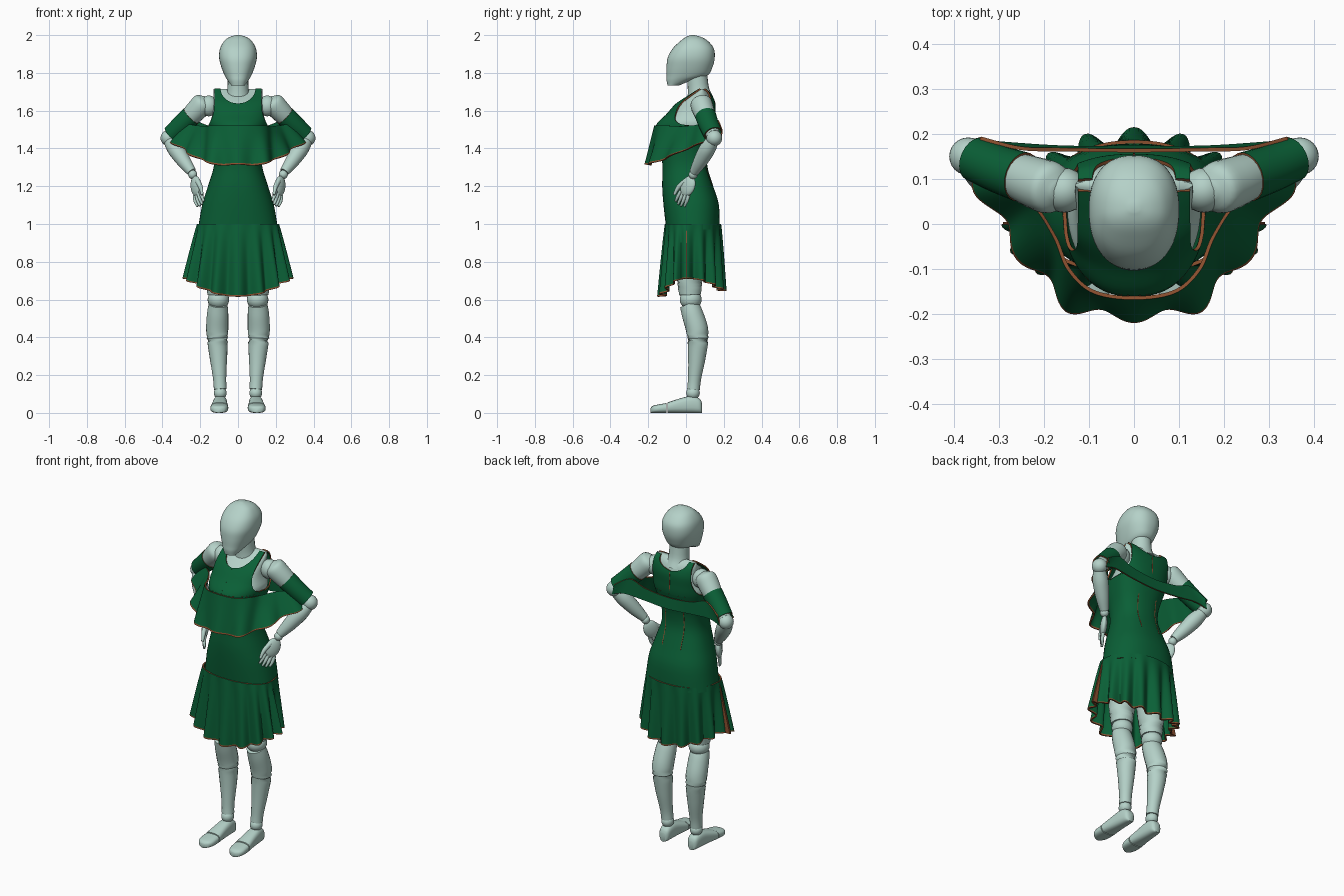
import bpy, bmesh, math
from mathutils import Vector, Matrix

if "Cube" in bpy.data.objects:
    bpy.data.objects.remove(bpy.data.objects["Cube"])

def material(name, rgb):
    m = bpy.data.materials.new(name)
    m.diffuse_color = (*rgb, 1)
    m.use_nodes = True
    m.node_tree.nodes["Principled BSDF"].inputs["Base Color"].default_value = m.diffuse_color
    return m

BODY = material("pale_teal", (0.46, 0.64, 0.58))
GREEN = material("deep_green", (0.003, 0.115, 0.037))
TRIM = material("brown_trim", (0.26, 0.08, 0.028))

def spline(pts, t):
    """Catmull-Rom through tuples of any length; t in 0..len-1"""
    i = min(int(t), len(pts) - 2)
    f = t - i
    a, b, c, d = (pts[max(0, min(len(pts) - 1, i + k))] for k in (-1, 0, 1, 2))
    return [0.5 * (2*q + (r-p)*f + (2*p-5*q+4*r-s)*f*f + (3*q-p-3*r+s)*f**3)
            for p, q, r, s in zip(a, b, c, d)]

def finish(name, bm, mats, cloth=0):
    bmesh.ops.recalc_face_normals(bm, faces=bm.faces)
    me = bpy.data.meshes.new(name)
    bm.to_mesh(me)
    ob = bpy.data.objects.new(name, me)
    bpy.context.collection.objects.link(ob)
    for m in mats:
        me.materials.append(m)
    bpy.ops.object.select_all(action='DESELECT')
    ob.select_set(True)
    bpy.context.view_layer.objects.active = ob
    if cloth:  # cloth thickness with a brown cut edge
        s = ob.modifiers.new("cloth", 'SOLIDIFY')
        s.thickness, s.offset, s.material_offset_rim = cloth, 0, 1
        bpy.ops.object.modifier_apply(modifier=s.name)
        b2 = bmesh.new()
        b2.from_mesh(ob.data)
        bmesh.ops.recalc_face_normals(b2, faces=b2.faces)
        b2.to_mesh(ob.data)
        b2.free()
    bm.free()
    bpy.ops.object.shade_smooth_by_angle(angle=math.radians(50))
    return ob

def grid(name, rows, mats, closed=False, caps=False, cloth=0, trim_rows=()):
    bm = bmesh.new()
    vs = [[bm.verts.new(p) for p in r] for r in rows]
    n = len(rows[0])
    for j in range(len(rows) - 1):
        for i in range(n if closed else n - 1):
            k = (i + 1) % n
            f = bm.faces.new((vs[j][i], vs[j][k], vs[j+1][k], vs[j+1][i]))
            f.material_index = 1 if j in trim_rows else 0
    if caps:
        bm.faces.new(vs[0])
        bm.faces.new(vs[-1])
    bmesh.ops.remove_doubles(bm, verts=bm.verts, dist=1e-5)
    return finish(name, bm, mats, cloth)

def tube(name, pts, mats=(BODY,), seg=20, steps=5, caps=True, cloth=0):
    n = (len(pts) - 1) * steps
    c = [spline(pts, i / steps) for i in range(n + 1)]
    rows = []
    for i, p in enumerate(c):
        d = Vector(c[min(i+1, n)][:3]) - Vector(c[max(i-1, 0)][:3])
        q = d.to_track_quat('Z', 'Y')
        rows.append([Vector(p[:3]) + q @ Vector((p[3]*math.cos(a), p[3]*math.sin(a), 0))
                     for a in (2*math.pi*k/seg for k in range(seg))])
    return grid(name, rows, mats, True, caps, cloth)

def ball(name, c, scale, rot=None):
    bm = bmesh.new()
    m = Matrix.Translation(c) @ (rot or Matrix()) @ Matrix.Diagonal((*scale, 1))
    bmesh.ops.create_uvsphere(bm, u_segments=24, v_segments=14, radius=1, matrix=m)
    finish(name, bm, (BODY,))

def oval(W, yf, yb, cy, a, p=2.3):
    s, c = math.sin(a), math.cos(a)
    d = cy - yf if c > 0 else yb - cy
    return W*math.copysign(abs(s)**(2/p), s), cy - d*math.copysign(abs(c)**(2/p), c)

def ring(z, W, yf, yb, cy, n=48, p=2.3):
    return [(*oval(W, yf, yb, cy, 2*math.pi*k/n, p), z) for k in range(n)]

def lerp(a, b, t):
    return a + (b - a) * t

# Torso sections: z, half width, front y, back y, centre y
TORSO = [(.97, .208, -.10, .175, .03), (1.10, .186, -.115, .17, .03), (1.2, .155, -.122, .14, .02),
         (1.3, .125, -.12, .11, .01), (1.38, .125, -.13, .11, .01), (1.45, .14, -.148, .125, .02),
         (1.52, .155, -.155, .145, .04), (1.58, .165, -.10, .15, .05), (1.64, .18, -.045, .15, .06),
         (1.69, .19, .03, .13, .08), (1.715, .18, .072, .10, .086)]

def armhole(z):
    t = max(0, min(1, (z - 1.52) / .1))
    return .155 - .031 * (1 - (1 - t)**2)

# Body under the dress
rows = []
for i in range(41):
    z, W, yf, yb, cy = spline(TORSO, i / 4)
    W = min(W, armhole(z) + .015) * .94
    rows.append(ring(z, W, cy + (yf - cy)*.93, cy + (yb - cy)*.93, cy))
grid("torso", rows, (BODY,), True, True)
tube("neck", [(0, .075, 1.66, .07), (0, .065, 1.72, .056), (0, .055, 1.83, .055)])

# Head
HEAD = [(1.732, .034, -.097, -.04, -.07), (1.76, .055, -.103, .03, -.03), (1.785, .07, -.103, .112, 0),
        (1.83, .088, -.103, .14, .02), (1.88, .1, -.097, .152, .03), (1.93, .095, -.07, .147, .035),
        (1.97, .072, -.028, .115, .035), (1.99, .044, .0, .08, .035), (2.0, .01, .027, .045, .035)]
grid("head", [ring(*spline(HEAD, i/4)) for i in range(33)], (BODY,), True, True)

# Dress bodice: closed lower part, then front and back panels with straps
grid("bodice", [ring(*spline(TORSO, i/4)) for i in range(25)], (GREEN, TRIM), True, cloth=.008)
for front, neck_z in ((True, 1.635), (False, 1.66)):
    rows = []
    for j in range(41):
        z, W, yf, yb, cy = spline(TORSO, 6 + j/10)
        t = max(0, min(1, (z - neck_z) / (1.715 - neck_z)))
        n, w = .092*math.sqrt(1 - (1 - t)**2), min(armhole(z), W)
        def pt(x):
            k = max(0, 1 - (x / W)**2.3)**(1/2.3)
            return cy + (yf - cy)*k if front else cy + (yb - cy)*k
        xs = [lerp(n, w, math.sin(i/10*math.pi/2)) for i in range(11)]
        rows.append([(x, pt(x), z) for x in xs])
    for s in (1, -1):
        grid("front_yoke" if front else "back_yoke", [[(s*x, y, z) for x, y, z in r] for r in rows],
             (GREEN, TRIM), cloth=.008)

# Stitched darts and centre seam on the back
for x0, z0, z1 in ((0, 1.54, 1.655), (.06, 1.2, 1.42), (-.06, 1.2, 1.42)):
    rows = []
    for i in range(101):
        z, W, yf, yb, cy = spline(TORSO, i/10)
        if z0 <= z <= z1:
            y = cy + (yb - cy)*(1 - (abs(x0)/W)**2.3)**(1/2.3) + .004
            rows.append([(x0 - .002, y, z), (x0 + .002, y, z)])
    grid("back_stitching", rows, (TRIM, TRIM), cloth=.003)

# Pleated skirt: front and back halves
def skirt_pt(a, v, front):
    s2 = math.sin(a)**2
    z = lerp(1.0, .615 + .095*s2 if front else .645 + .065*s2, v)
    x, y = oval(lerp(.213, .27 if front else .238, v), lerp(-.108, -.128, v),
                lerp(.182, .19, v), 0, a, 2.2)
    r = .021 * v**.8 * math.cos(16*a)
    return (x + r*math.sin(a), y - r*math.cos(a), z)

VS = [i/14 for i in range(14)] + [.978, 1]
for front, a0 in ((True, -math.pi/2), (False, math.pi/2)):
    rows = [[skirt_pt(a0 + math.pi*k/128, v, front) for k in range(129)] for v in VS]
    grid("skirt_front" if front else "skirt_back", rows, (GREEN, TRIM), cloth=.008,
         trim_rows=(len(VS) - 2,))
for s in (1, -1):
    rows = [[skirt_pt(s*math.pi/2, v, f) for f in (True, False)] for v in VS]
    grid("skirt_side_facing", rows, (TRIM, TRIM), cloth=.008)

# Off-shoulder flounce and the strap across the back
def ribbon(name, top, bot, waves, amp, trim=()):
    full = [[(-x, y, z) for x, y, z in c[:0:-1]] + c for c in (top, bot)]
    n = len(full[0]) - 1
    rows = []
    for v in (0, .2, .4, .6, .8, .96, 1):
        r = []
        for k in range(121):
            u = k / 120
            p = Vector(spline(full[0], u*n)).lerp(Vector(spline(full[1], u*n)), v)
            d = Vector((p.x, p.y - .1, 0)).normalized()
            r.append(p + d*amp*v*math.cos((2*u - 1)*math.pi*waves))
        rows.append(r)
    grid(name, rows, (GREEN, TRIM), cloth=.008, trim_rows=trim)

ribbon("bust_flounce",
       [(0, -.164, 1.52), (.09, -.15, 1.52), (.145, -.1, 1.52), (.175, -.03, 1.515),
        (.22, .04, 1.52), (.27, .075, 1.52), (.345, .11, 1.46)],
       [(0, -.20, 1.315), (.09, -.2, 1.31), (.16, -.165, 1.325), (.22, -.1, 1.35),
        (.28, -.02, 1.385), (.33, .06, 1.42), (.365, .12, 1.44)], 7, .016, (5,))
ribbon("back_strap",
       [(0, .163, 1.505), (.15, .165, 1.52), (.25, .168, 1.55), (.34, .19, 1.5)],
       [(0, .17, 1.44), (.15, .17, 1.45), (.28, .178, 1.46), (.355, .185, 1.44)], 1, 0)

# Limbs, mirrored
for s in (1, -1):
    def m(*pts):
        return [(s*p[0], *p[1:]) for p in pts]
    # Arm
    ball("shoulder_joint", (s*.155, .075, 1.625), (.05, .05, .055))
    tube("upper_arm", m((.165, .072, 1.665, .02), (.18, .078, 1.645, .055), (.22, .092, 1.602, .057),
                        (.29, .12, 1.53, .045), (.355, .145, 1.47, .036)))
    tube("sleeve_band", m((.248, .104, 1.573, .053), (.30, .122, 1.523, .05), (.352, .144, 1.474, .047)),
         (GREEN, TRIM), caps=False, cloth=.006)
    ball("elbow_joint", (s*.368, .15, 1.455), (.042, .042, .042))
    tube("forearm", m((.362, .142, 1.44, .033), (.33, .112, 1.395, .043), (.285, .075, 1.33, .037),
                      (.245, .043, 1.275, .025)))
    ball("wrist_joint", (s*.24, .038, 1.262), (.024, .024, .024))
    # Hand: palm, four fingers and a thumb
    along = Vector((-.02, -.045, -.1)).normalized()
    wide = Vector((.5, .75, 0))
    wide = (wide - along*wide.dot(along)).normalized()
    rot = Matrix((wide, along, wide.cross(along))).transposed().to_4x4()
    mir = Matrix.Diagonal((s, 1, 1, 1))
    ball("palm", (s*.222, .01, 1.2), (.043, .058, .019), mir @ rot)
    base = Vector((.222, .01, 1.2)) + along*.04
    for k in (-1.5, -.5, .5, 1.5):
        p = base + wide*.018*k
        q = p + along*(.04 - .003*abs(k)) + wide*.003*k
        e = q + along*(.036 - .005*abs(k)) + Vector((-.006, 0, 0))
        tube("finger", m((*p, .0105), (*q, .0095), (*e, .006)), seg=10, steps=3)
    tube("thumb", m((.215, .0, 1.23, .014), (.198, -.04, 1.195, .012), (.19, -.062, 1.155, .007)),
         seg=10, steps=3)
    # Leg
    tube("thigh", m((.092, .035, 1.0, .088), (.098, .025, .85, .084), (.103, .02, .7, .068),
                    (.104, .022, .625, .058)))
    ball("knee_joint", (s*.104, .025, .6), (.057, .058, .052))
    tube("calf", m((.105, .015, .575, .05), (.108, .035, .52, .057), (.11, .062, .42, .058),
                   (.104, .058, .3, .047), (.097, .045, .18, .035), (.094, .04, .125, .034)))
    ball("ankle_joint", (s*.094, .037, .105), (.034, .036, .034))
    # Foot: heel and toe parts, sections are y, half width, height
    for name, secs in (("foot", [(.085, .016, .05), (.072, .03, .075), (.03, .036, .09),
                                 (-.03, .04, .077), (-.098, .047, .055)]),
                       ("toes", [(-.103, .047, .052), (-.15, .046, .044), (-.176, .034, .037),
                                 (-.187, .014, .026)])):
        rows = []
        for i in range((len(secs) - 1)*4 + 1):
            y, w, h = spline(secs, i/4)
            cx = .094 - (y - .04)*.03
            rows.append([(s*(cx + oval(w, -h/2, h/2, 0, a, 2.8)[0]), y,
                          h/2 - oval(w, -h/2, h/2, 0, a, 2.8)[1])
                         for a in (2*math.pi*k/24 for k in range(24))])
        grid(name, rows, (BODY,), True, True)
